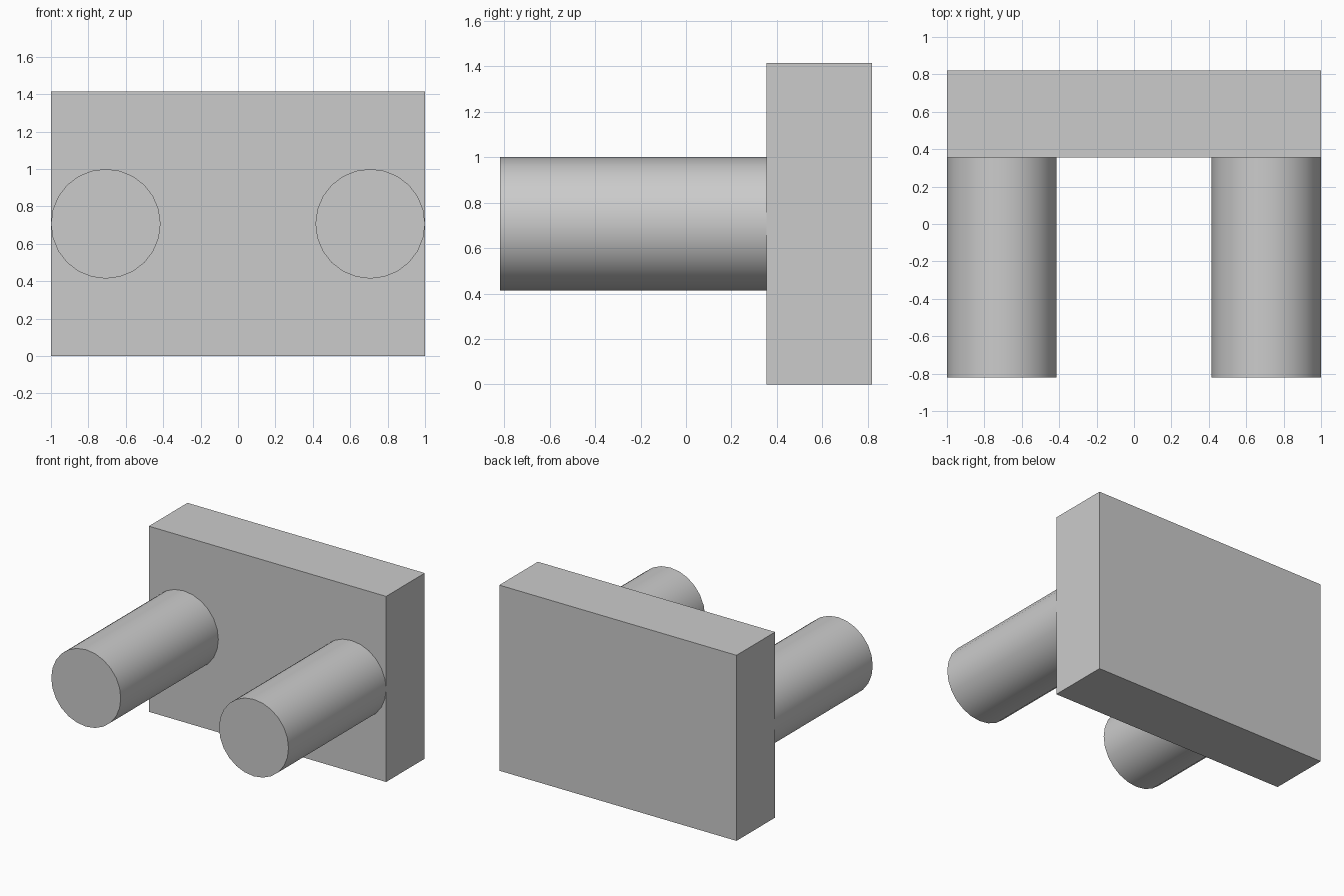
import bpy
import math

cube = bpy.data.objects.get("Cube")
if cube:
    bpy.data.objects.remove(cube, do_unlink=True)

# Single plain grey
GREY = (0.6, 0.6, 0.6, 1.0)
grey = bpy.data.materials.new("plain_grey")
grey.use_nodes = True
grey.diffuse_color = GREY
grey.node_tree.nodes["Principled BSDF"].inputs["Base Color"].default_value = GREY

FRONT, PLATE_FRONT, BACK = -0.82, 0.355, 0.82
HEIGHT = 1.414
RADIUS = 0.293


def finish(name):
    obj = bpy.context.object
    obj.name = obj.data.name = name
    obj.data.materials.append(grey)
    return obj


# Upright rectangular plate at the back
bpy.ops.mesh.primitive_cube_add(size=1, location=(0, (PLATE_FRONT + BACK) / 2, HEIGHT / 2))
plate = finish("back_plate")
plate.scale = (2, BACK - PLATE_FRONT, HEIGHT)
bpy.ops.object.transform_apply(location=False, rotation=False, scale=True)

# Pair of round pegs, flush with the plate's sides
for side, name in ((1, "left_peg"), (-1, "right_peg")):
    bpy.ops.mesh.primitive_cylinder_add(
        vertices=24, radius=RADIUS, depth=PLATE_FRONT - FRONT,
        location=(side * (1 - RADIUS), (FRONT + PLATE_FRONT) / 2, HEIGHT / 2),
        rotation=(math.pi / 2, 0, 0))
    finish(name)
    bpy.ops.object.shade_smooth_by_angle(angle=math.radians(30))
